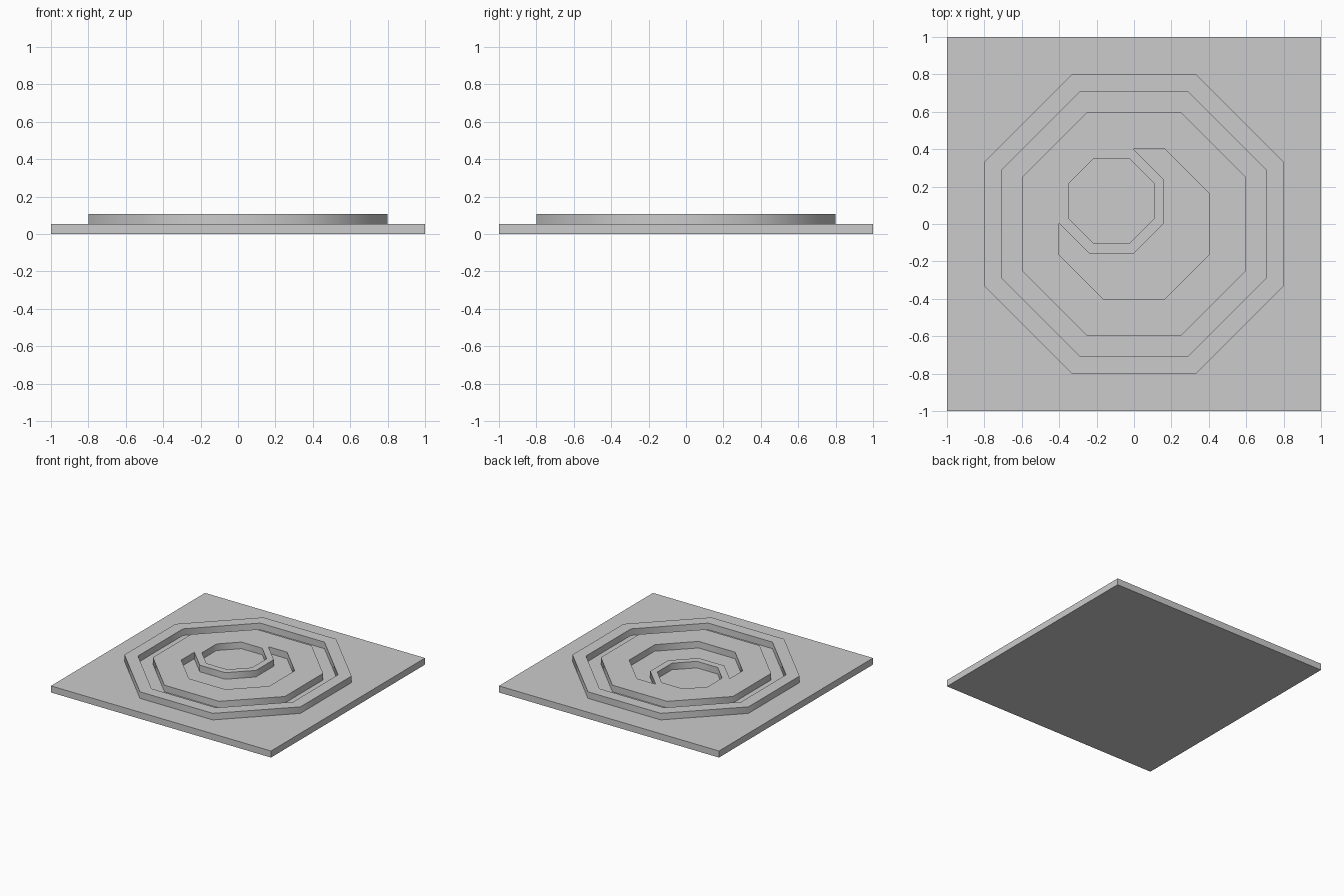
import bpy, bmesh
from math import cos, sin, pi, radians

cube = bpy.data.objects.get("Cube")
if cube:
    bpy.data.objects.remove(cube, do_unlink=True)

BASE_TOP, RING_TOP, SINK = 0.054, 0.108, 0.01

grey = bpy.data.materials.new("plain grey")
grey.use_nodes = True
colour = (0.6, 0.6, 0.6, 1)
grey.diffuse_color = colour
grey.node_tree.nodes["Principled BSDF"].inputs["Base Color"].default_value = colour


def octagon(apothem, cx=0, cy=0):
    """Flat-sided octagon, anticlockwise from the right side's upper corner."""
    r = apothem / cos(pi / 8)
    return [(cx + r * cos(pi / 8 + k * pi / 4), cy + r * sin(pi / 8 + k * pi / 4))
            for k in range(8)]


def slab(name, outlines, bottom, top):
    """Extrude an outline, with any further outlines as holes."""
    bm = bmesh.new()
    for outline in outlines:
        verts = [bm.verts.new((x, y, bottom)) for x, y in outline]
        for a, b in zip(verts, verts[1:] + verts[:1]):
            bm.edges.new((a, b))
    bmesh.ops.triangle_fill(bm, edges=bm.edges[:], use_beauty=True)
    bmesh.ops.dissolve_limit(bm, angle_limit=radians(1), verts=[], edges=bm.edges[:])
    result = bmesh.ops.extrude_face_region(bm, geom=bm.faces[:], use_keep_orig=True)
    moved = [g for g in result["geom"] if isinstance(g, bmesh.types.BMVert)]
    bmesh.ops.translate(bm, verts=moved, vec=(0, 0, top - bottom))
    bmesh.ops.recalc_face_normals(bm, faces=bm.faces[:])
    mesh = bpy.data.meshes.new(name)
    bm.to_mesh(mesh)
    bm.free()
    mesh.materials.append(grey)
    obj = bpy.data.objects.new(name, mesh)
    bpy.context.collection.objects.link(obj)
    return obj


# Square base plate
slab("base_plate", [[(-1, -1), (1, -1), (1, 1), (-1, 1)]], 0, BASE_TOP)

# Outer raised rim
rim = slab("outer_rim", [octagon(0.8), octagon(0.705)], BASE_TOP - SINK, RING_TOP)

# Inner raised disc, with a crescent channel and an off-centre well
big, small = octagon(0.4), octagon(0.28, -0.12, 0.12)
crescent = [big[k] for k in (4, 5, 6, 7, 0, 1)] + [small[k] for k in (1, 0, 7, 6, 5, 4)]
well = octagon(0.228, -0.12, 0.123)
disc = slab("crescent_disc", [octagon(0.6), crescent, well], BASE_TOP - SINK, RING_TOP)

# Soft corners around the octagons, crisp top edges
bpy.ops.object.select_all(action="DESELECT")
for obj in (rim, disc):
    obj.select_set(True)
bpy.context.view_layer.objects.active = disc
bpy.ops.object.shade_smooth_by_angle(angle=radians(60))
